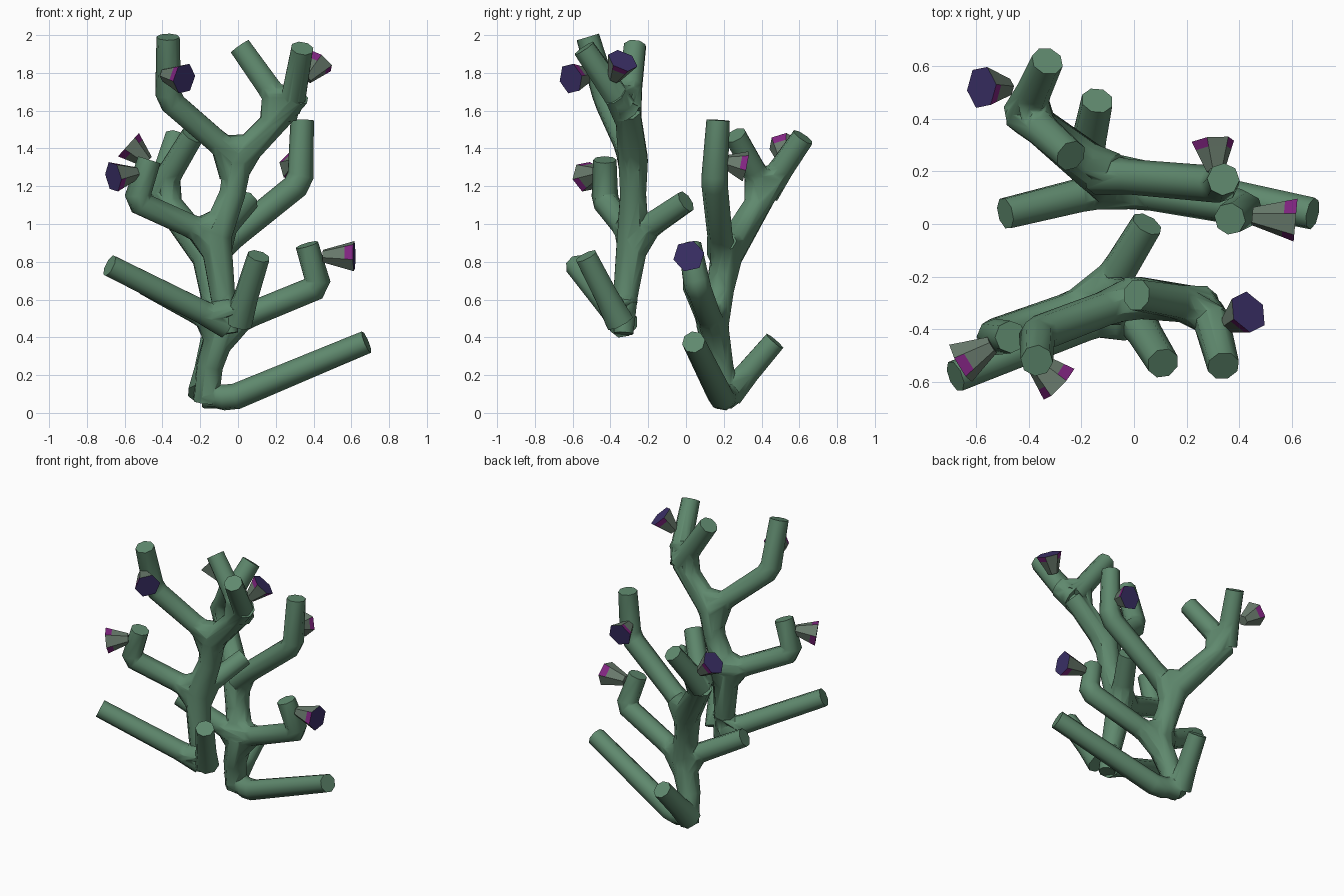
import bpy, bmesh, math
from mathutils import Vector

if "Cube" in bpy.data.objects:
    bpy.data.objects.remove(bpy.data.objects["Cube"])


def mat(name, c):
    m = bpy.data.materials.new(name)
    m.diffuse_color = (*c, 1)
    m.use_nodes = True
    m.node_tree.nodes["Principled BSDF"].inputs["Base Color"].default_value = m.diffuse_color
    return m


GREEN = mat("branch green", (0.115, 0.25, 0.155))
GREY = mat("flower cup grey green", (0.14, 0.195, 0.15))
MAGENTA = mat("petal magenta", (0.22, 0.018, 0.22))
PURPLE = mat("flower face purple", (0.045, 0.03, 0.14))


def rings(bm, pts, radii, sides):
    """Loft a polygon section along a path with mitred bends."""
    pts = [Vector(p) for p in pts]
    up, loops = Vector((0.31, 0.87, 0.2)), []
    for i, p in enumerate(pts):
        a = (p - pts[i - 1]).normalized() if i else None
        b = (pts[i + 1] - p).normalized() if i < len(pts) - 1 else None
        t = ((a or b) + (b or a)).normalized()
        up = (up - t * up.dot(t)).normalized()
        side = t.cross(up)
        loops.append([bm.verts.new(p + radii[i] * (
            math.cos(2 * math.pi * k / sides) * up + math.sin(2 * math.pi * k / sides) * side))
            for k in range(sides)])
    bands = []
    for l0, l1 in zip(loops, loops[1:]):
        bands.append([bm.faces.new((l0[k], l0[(k + 1) % sides], l1[(k + 1) % sides], l1[k]))
                      for k in range(sides)])
    bm.faces.new(loops[0][::-1])
    cap = bm.faces.new(loops[-1])
    return bands, cap


def web(bm, node, arms, reach=0.125, r=0.066):
    """Convex web of skin where several branches meet."""
    node, up, vs = Vector(node), Vector((0.31, 0.87, 0.2)), []
    for arm in arms:
        d = (Vector(arm) - node).normalized()
        u = (up - d * up.dot(d)).normalized()
        s = d.cross(u)
        for k in range(8):
            t = math.pi * k / 4
            vs.append(bm.verts.new(node + d * reach + r * (math.cos(t) * u + math.sin(t) * s)))
    bmesh.ops.convex_hull(bm, input=vs)
    bmesh.ops.delete(bm, geom=[v for v in vs if v.is_valid and not v.link_faces], context='VERTS')


def finish(bm, name, mats):
    bmesh.ops.recalc_face_normals(bm, faces=bm.faces)
    me = bpy.data.meshes.new(name)
    bm.to_mesh(me)
    bm.free()
    for m in mats:
        me.materials.append(m)
    ob = bpy.data.objects.new(name, me)
    bpy.context.collection.objects.link(ob)
    return ob


def plant(name, trunk, trunk_r, branches, webs):
    tb = bmesh.new()
    rings(tb, trunk, trunk_r, 8)
    ob = finish(tb, name, [GREEN])
    bm = bmesh.new()
    for path in branches:
        # flared root so each fork blends into its parent
        a, b = Vector(path[0]), Vector(path[1])
        d = b - a
        pts, rad = [a, a + d.normalized() * min(0.16, d.length * 0.5)], [0.08, 0.067]
        # rounded elbows
        for p, q, n in zip(path, path[1:], path[2:]):
            p, q, n = Vector(p), Vector(q), Vector(n)
            pts += [q + (p - q).normalized() * 0.035, q + (n - q).normalized() * 0.035]
            rad += [0.07, 0.07]
        rings(bm, pts + [path[-1]], rad + [0.062], 8)
    for node, arms in webs:
        web(bm, node, arms)
    limbs = finish(bm, name + "_limbs", [GREEN])
    # weld trunk and limbs into one skin
    mod = ob.modifiers.new("weld", 'BOOLEAN')
    mod.operation, mod.solver, mod.object, mod.use_self = 'UNION', 'EXACT', limbs, True
    bpy.ops.object.select_all(action='DESELECT')
    ob.select_set(True)
    bpy.context.view_layer.objects.active = ob
    bpy.ops.object.modifier_apply(modifier="weld")
    bpy.data.objects.remove(limbs)
    bpy.ops.object.shade_smooth_by_angle(angle=math.radians(52))


def flower(name, base, tip):
    a, b = Vector(base), Vector(tip)
    bm = bmesh.new()
    bands, cap = rings(bm, [a, a.lerp(b, 0.72), b], [0.035, 0.07, 0.084], 6)
    for k in (0, 2, 4):          # petals showing on the rim
        bands[1][k].material_index = 1
    cap.material_index = 2
    finish(bm, name, [GREY, MAGENTA, PURPLE])


# front plant: forks, then branch ends
f0, f1, f2, f3 = (-0.06, -0.33, 0.47), (-0.12, -0.28, 0.93), (0.0, -0.28, 1.34), (0.25, -0.31, 1.6)
fa, fb, fc = (-0.68, -0.58, 0.78), (-0.54, -0.43, 1.12), (0.05, 0.0, 1.12)
fd, fe, ff = (-0.37, -0.42, 1.66), (0.01, -0.27, 1.94), (0.29, -0.35, 1.65)
fg = (0.11, -0.53, 0.83)
plant("front_plant",
      [(-0.05, -0.33, 0.42), (-0.08, -0.32, 0.62), f1, (-0.03, -0.28, 1.16), f2, f3],
      [0.055, 0.07, 0.092, 0.074, 0.084, 0.072],
      [[f0, fa], [(0.0, -0.35, 0.48), fg],
       [f1, fb, (-0.47, -0.43, 1.34)], [f1, fc],
       [f2, fd, (-0.37, -0.52, 1.99)], [f3, fe],
       [f3, ff, (0.34, -0.54, 1.93)]],
      [(f0, [fa, fg, f1]), (f1, [f0, f2, fb, fc]), (f2, [f1, fd, f3]), (f3, [f2, fe, ff])])

# back plant: forks, then branch ends
b0, b1, b2, b3 = (-0.17, 0.22, 0.1), (-0.08, 0.14, 0.46), (-0.16, 0.215, 0.83), (-0.42, 0.42, 1.17)
ba, bb, bc = (-0.04, 0.19, 0.075), (-0.14, 0.47, 0.38), (0.43, 0.06, 0.67)
bd, be, bf = (-0.49, 0.04, 0.68), (0.33, 0.15, 1.22), (-0.24, 0.26, 1.47)
bg = (-0.33, 0.62, 1.46)
plant("back_plant",
      [(-0.17, 0.22, 0.06), (-0.15, 0.18, 0.25), b1, (-0.13, 0.18, 0.65), b2, b3],
      [0.07, 0.074, 0.09, 0.078, 0.09, 0.07],
      [[b0, ba, (0.68, 0.04, 0.375)], [(-0.19, 0.23, 0.1), bb],
       [b1, bc, (0.365, 0.02, 0.89)], [b1, bd],
       [(-0.14, 0.19, 0.84), be, (0.34, 0.17, 1.55)],
       [b3, bf], [b3, bg]],
      [(b1, [b0, b2, bc, bd]), (b2, [b1, b3, be]), (b3, [b2, bf, bg])])

# flowers: base and centre of the face
for i, (a, b) in enumerate([
        ((-0.54, -0.46, 1.27), (-0.66, -0.53, 1.25)),
        ((-0.39, -0.51, 1.79), (-0.285, -0.61, 1.77)),
        ((0.36, -0.38, 1.77), (0.435, -0.335, 1.865)),
        ((0.45, 0.03, 0.83), (0.615, 0.015, 0.83)),
        ((0.31, 0.20, 1.33), (0.30, 0.315, 1.305)),
        ((-0.48, 0.52, 1.33), (-0.58, 0.52, 1.42))]):
    flower("flower_%d" % (i + 1), a, b)
